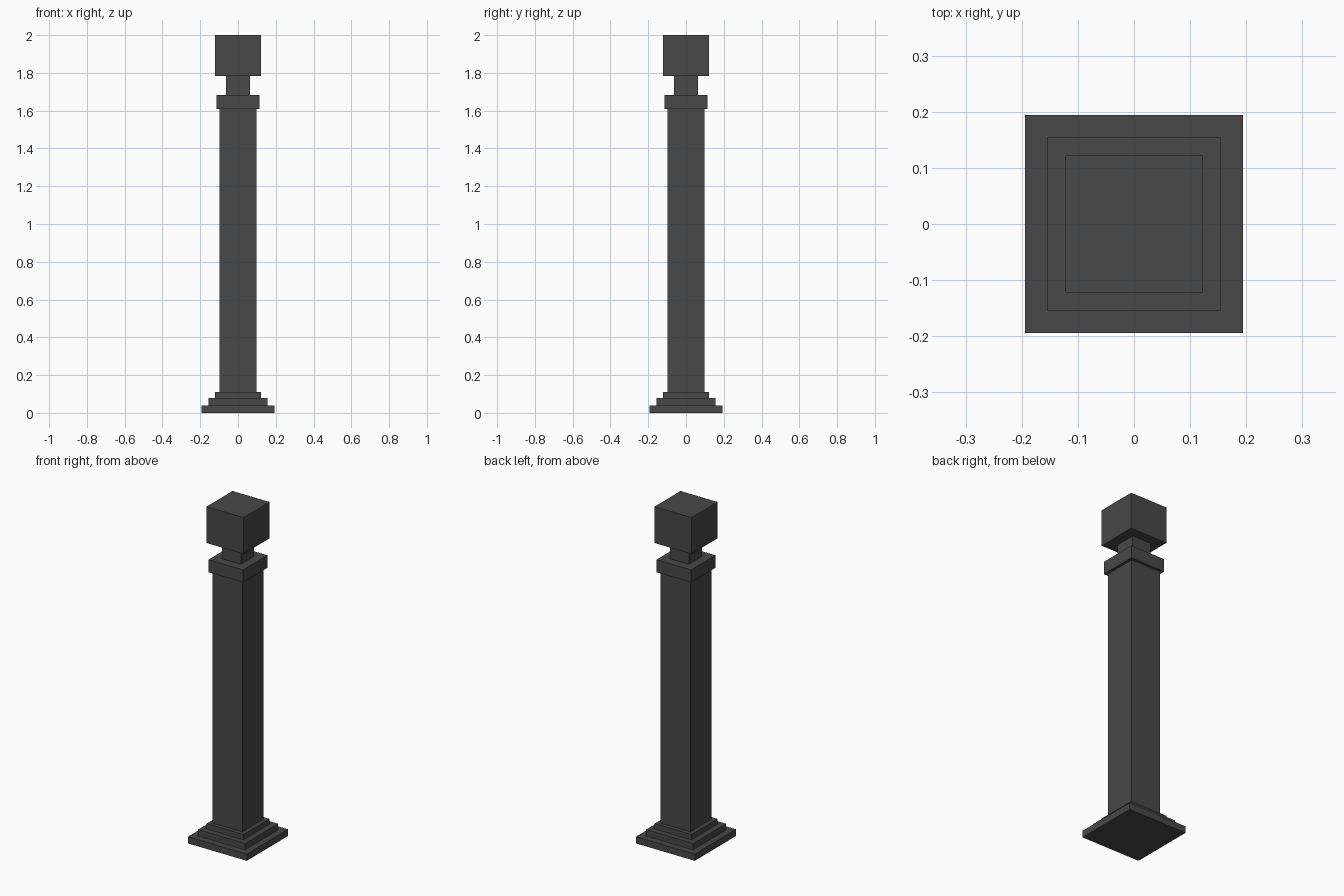
import bpy
import bmesh
from mathutils import Matrix

if "Cube" in bpy.data.objects:
    bpy.data.objects.remove(bpy.data.objects["Cube"])

# Single dark grey finish
grey = bpy.data.materials.new("dark grey")
grey.diffuse_color = (0.065, 0.065, 0.065, 1.0)
grey.use_nodes = True
grey.node_tree.nodes["Principled BSDF"].inputs["Base Color"].default_value = grey.diffuse_color


def square_block(name, half, z0, z1):
    """Square block centred on the post axis, from z0 to z1."""
    bm = bmesh.new()
    bmesh.ops.create_cube(bm, size=1.0)
    bm.transform(Matrix.Translation((0, 0, (z0 + z1) / 2))
                 @ Matrix.Diagonal((2 * half, 2 * half, z1 - z0, 1)))
    mesh = bpy.data.meshes.new(name)
    bm.to_mesh(mesh)
    bm.free()
    mesh.materials.append(grey)
    obj = bpy.data.objects.new(name, mesh)
    bpy.context.collection.objects.link(obj)


# Stepped base
square_block("base_plinth", 0.194, 0.0, 0.04)
square_block("base_middle_step", 0.155, 0.04, 0.078)
square_block("base_top_step", 0.122, 0.078, 0.11)

# Post
square_block("shaft", 0.098, 0.11, 1.608)
square_block("collar", 0.114, 1.608, 1.683)

# Finial
square_block("neck", 0.063, 1.683, 1.783)
square_block("top_cube", 0.122, 1.783, 2.0)
